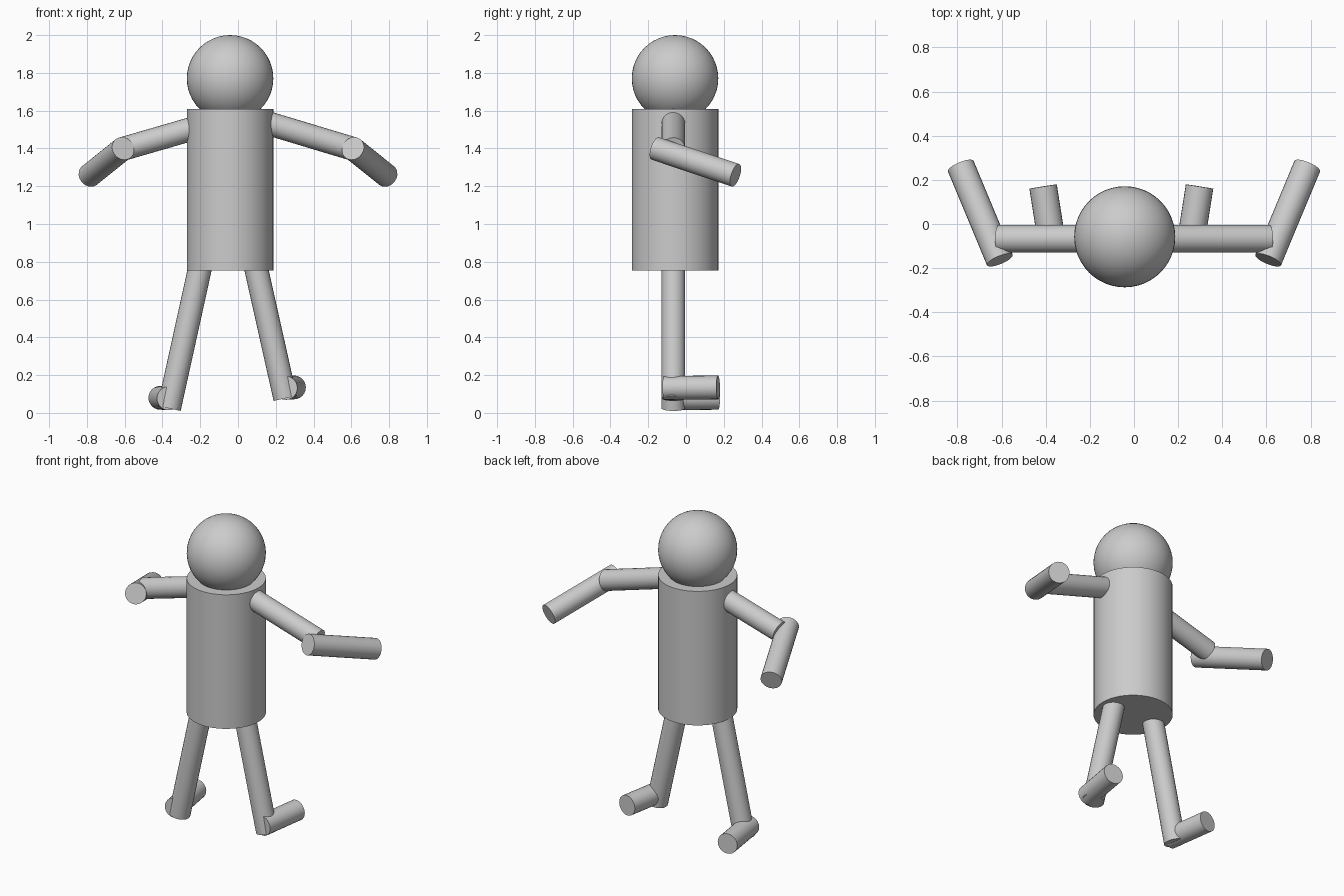
import bpy
from mathutils import Vector

if "Cube" in bpy.data.objects:
    bpy.data.objects.remove(bpy.data.objects["Cube"])

LIMB_R = 0.063
BODY_R = 0.229
CX, CY = -0.042, -0.058   # body axis
LIMB_Y = -0.067           # plane of the upper arms and legs


def finish(name):
    ob = bpy.context.object
    ob.name = name
    bpy.ops.object.shade_smooth_by_angle(angle=0.7)
    return ob


def rod(name, start, end, radius, sides=24):
    """Capped cylinder between two points."""
    a, b = Vector(start), Vector(end)
    d = b - a
    bpy.ops.mesh.primitive_cylinder_add(
        vertices=sides, radius=radius, depth=d.length, location=(a + b) / 2,
        rotation=d.to_track_quat('Z', 'Y').to_euler())
    return finish(name)


# Torso and head
rod("torso", (CX, CY, 0.755), (CX, CY, 1.61), BODY_R, 48)
bpy.ops.mesh.primitive_uv_sphere_add(
    segments=48, ring_count=24, radius=BODY_R, location=(CX, CY, 1.771))
finish("head")

# Arms: shoulders start inside the torso, forearms reach to the back
for side, s, shoulder in (("left", -1, (-0.17, 1.525)), ("right", 1, (0.09, 1.554))):
    rod(side + "_upper_arm", (shoulder[0], LIMB_Y, shoulder[1]),
        (s * 0.612, LIMB_Y, 1.397), LIMB_R)
    rod(side + "_forearm", (s * 0.608, -0.163, 1.40), (s * 0.785, 0.262, 1.258), LIMB_R)

# Legs and feet: the left leg is planted, the right one is a little higher
for side, s, hip, ankle, foot_z in (
        ("left", -1, (-0.183, 0.85), (-0.365, 0.024), 0.08),
        ("right", 1, (0.077, 0.85), (0.25, 0.077), 0.135)):
    rod(side + "_leg", (hip[0], LIMB_Y, hip[1]), (ankle[0], LIMB_Y, ankle[1]), LIMB_R)
    rod(side + "_foot", (ankle[0] + s * 0.002, -0.115, foot_z - 0.003),
        (ankle[0] + s * 0.047, 0.17, foot_z), LIMB_R)
